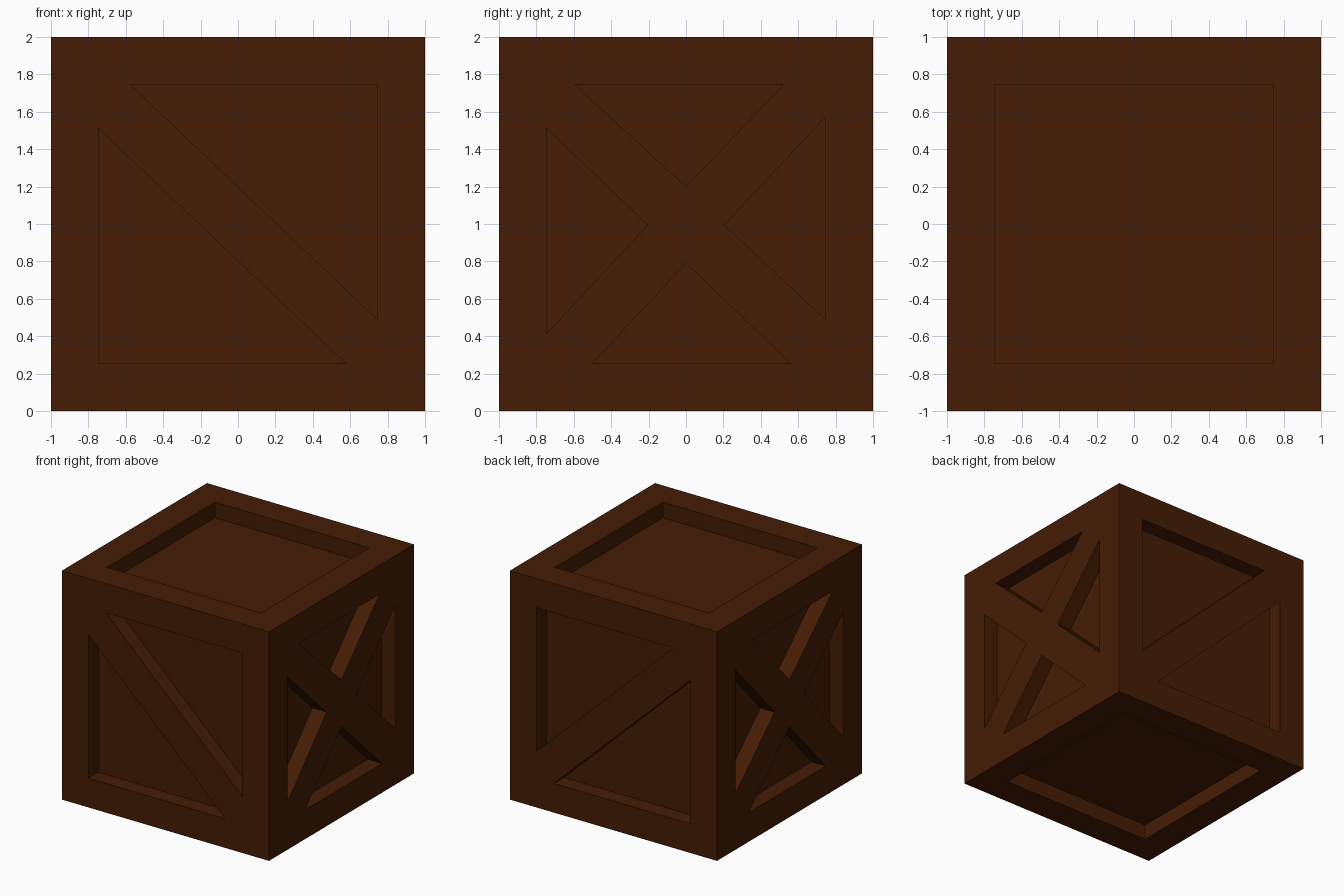
import bpy, bmesh
from mathutils import Vector

if "Cube" in bpy.data.objects:
    bpy.data.objects.remove(bpy.data.objects["Cube"])

R = 0.745      # half width of the recessed opening
DEPTH = 0.137  # recess depth

wood = bpy.data.materials.new("dark_brown_wood")
wood.diffuse_color = (0.059, 0.0115, 0.0015, 1)
wood.use_nodes = True
wood.node_tree.nodes["Principled BSDF"].inputs["Base Color"].default_value = wood.diffuse_color


def finish(bm, name):
    bmesh.ops.recalc_face_normals(bm, faces=bm.faces)
    mesh = bpy.data.meshes.new(name)
    bm.to_mesh(mesh)
    bm.free()
    mesh.materials.append(wood)
    obj = bpy.data.objects.new(name, mesh)
    bpy.context.collection.objects.link(obj)
    obj.location.z = 1


# crate body: cube with a sunken panel on every side
bm = bmesh.new()
bmesh.ops.create_cube(bm, size=2)
panels = list(bm.faces)
bmesh.ops.inset_individual(bm, faces=panels, thickness=1 - R, use_even_offset=True)
bmesh.ops.inset_individual(bm, faces=panels, thickness=0, depth=-DEPTH)
finish(bm, "crate_body")


def brace(name, outline, place):
    """Prism flush with the crate face; place(u, v, d) maps to 3D."""
    bm = bmesh.new()
    outer = [bm.verts.new(place(u, v, 1)) for u, v in outline]
    inner = [bm.verts.new(place(u, v, 1 - DEPTH)) for u, v in outline]
    bm.faces.new(outer)
    bm.faces.new(inner[::-1])
    n = len(outline)
    for i in range(n):
        j = (i + 1) % n
        bm.faces.new((outer[i], inner[i], inner[j], outer[j]))
    finish(bm, name)


# single diagonal (front and back) and crossed boards (left and right)
diagonal = [(-R, R), (-.575, R), (R, -.51), (R, -R), (.575, -R), (-R, .51)]
cross = [(-R, R), (-.595, R), (0, .2), (.52, R), (R, R), (R, .57),
         (.205, -.005), (R, -.51), (R, -R), (.56, -R), (0, -.21),
         (-.5, -R), (-R, -R), (-R, -.585), (-.205, -.005), (-R, .51)]

for side, s in (("front", -1), ("back", 1)):
    brace(side + "_diagonal_brace", diagonal, lambda u, v, d: Vector((u, s * d, v)))
for side, s in (("left", -1), ("right", 1)):
    brace(side + "_cross_brace", cross, lambda u, v, d: Vector((s * d, u, v)))
